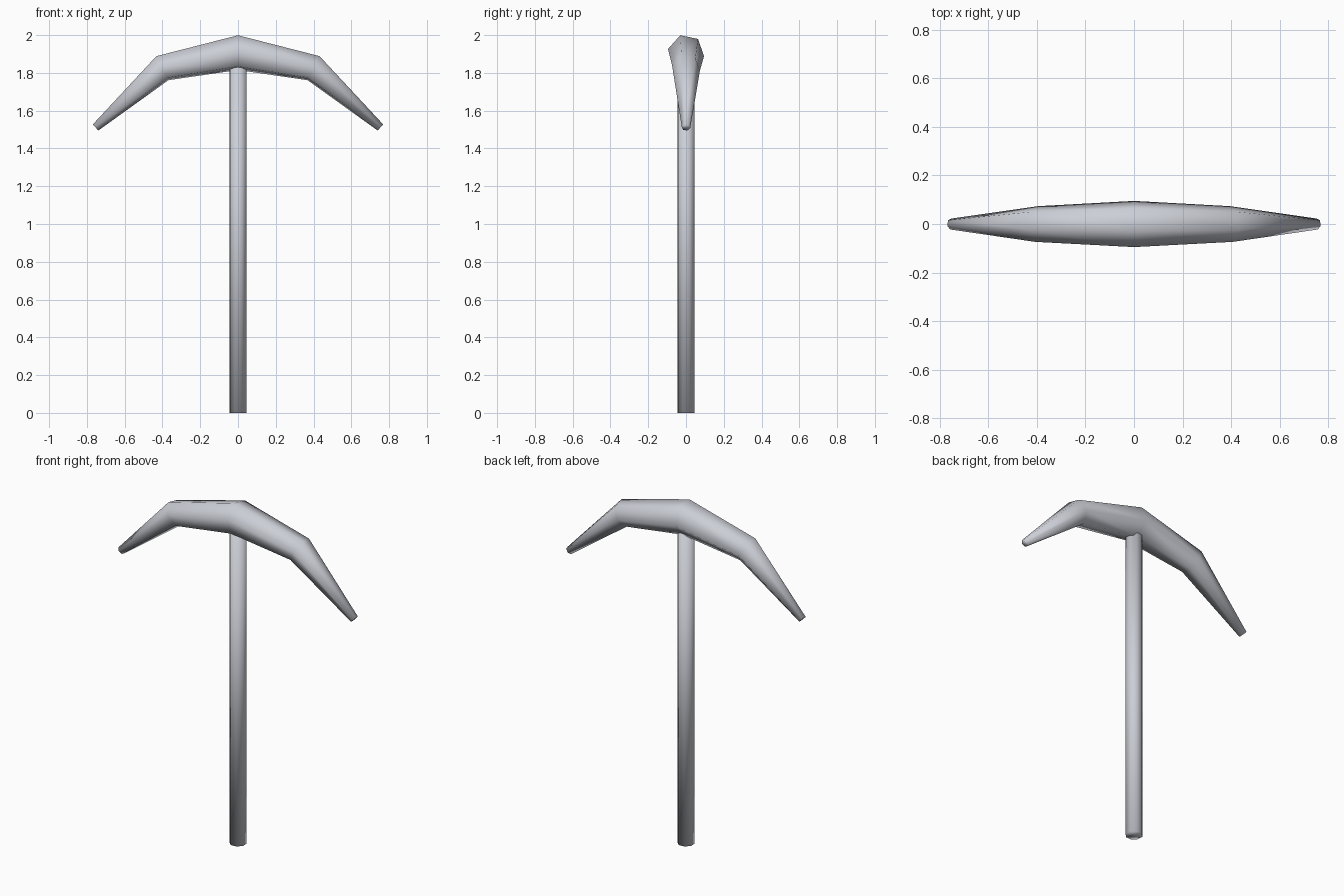
import bpy
import bmesh
from math import sin, cos, radians, tau
from mathutils import Vector

cube = bpy.data.objects.get("Cube")
if cube:
    bpy.data.objects.remove(cube, do_unlink=True)


def make_material(name, color):
    mat = bpy.data.materials.new(name)
    mat.use_nodes = True
    mat.diffuse_color = color
    mat.node_tree.nodes["Principled BSDF"].inputs["Base Color"].default_value = color
    return mat


def loft(name, rings, sides, phase, mat):
    """Capped tube; each ring is (centre, first axis, second axis, radius)."""
    bm = bmesh.new()
    loops = []
    for centre, u, v, radius in rings:
        angles = [radians(phase) + tau * i / sides for i in range(sides)]
        loops.append([bm.verts.new(centre + radius * (cos(a) * u + sin(a) * v))
                      for a in angles])
    for a, b in zip(loops, loops[1:]):
        for i in range(sides):
            j = (i + 1) % sides
            bm.faces.new((a[i], a[j], b[j], b[i]))
    bm.faces.new(loops[0])
    bm.faces.new(loops[-1])
    bmesh.ops.recalc_face_normals(bm, faces=bm.faces)
    for face in bm.faces:
        face.smooth = True
    mesh = bpy.data.meshes.new(name)
    bm.to_mesh(mesh)
    bm.free()
    mesh.materials.append(mat)
    obj = bpy.data.objects.new(name, mesh)
    bpy.context.collection.objects.link(obj)
    return obj


grey = make_material("pale_grey", (0.6, 0.62, 0.67, 1))
X, Y = Vector((1, 0, 0)), Vector((0, 1, 0))

# Straight eight-sided handle, sunk into the head
loft("handle", [(Vector((0, 0, z)), X, Y, 0.047) for z in (0, 1.87)],
     8, 24, grey)

# Curved six-sided head, tapering to both tips: x, z, tilt, radius
half = [(0, 1.907, 0, 0.097), (0.4, 1.825, 26.6, 0.075), (0.754, 1.511, 42, 0.023)]
profile = [(-x, z, -t, r) for x, z, t, r in reversed(half[1:])] + half
head_rings = [(Vector((x, 0, z)), Y,
               Vector((sin(radians(t)), 0, cos(radians(t)))), r)
              for x, z, t, r in profile]
loft("pick_head", head_rings, 6, -11.5, grey)
